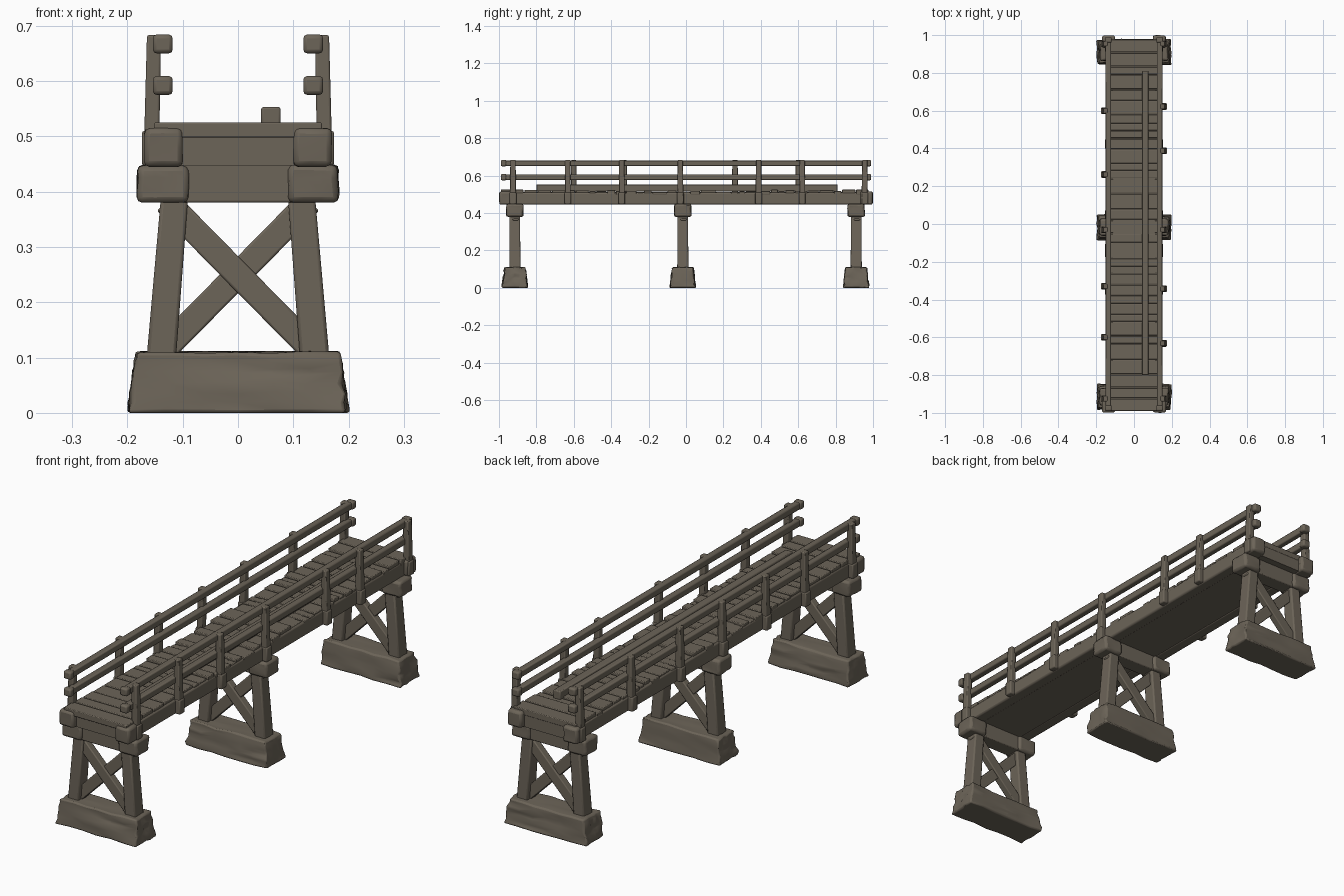
import bpy, bmesh, math, random
from mathutils import Vector, Matrix

if "Cube" in bpy.data.objects:
    bpy.data.objects.remove(bpy.data.objects["Cube"])

random.seed(4)
wood = bpy.data.materials.new("weathered_brown_wood")
wood.diffuse_color = (0.15, 0.128, 0.098, 1)
wood.use_nodes = True
wood.node_tree.nodes["Principled BSDF"].inputs["Base Color"].default_value = wood.diffuse_color


def finish(name, bm, bevel):
    bmesh.ops.recalc_face_normals(bm, faces=bm.faces)
    me = bpy.data.meshes.new(name)
    bm.to_mesh(me)
    bm.free()
    me.materials.append(wood)
    ob = bpy.data.objects.new(name, me)
    bpy.context.collection.objects.link(ob)
    if bevel:
        m = ob.modifiers.new("worn_edges", 'BEVEL')
        m.width, m.segments, m.limit_method = bevel, 2, 'ANGLE'
    bpy.context.view_layer.objects.active = ob
    ob.select_set(True)
    bpy.ops.object.shade_smooth_by_angle(angle=math.radians(40))
    ob.select_set(False)
    return ob


def box(name, x, y, z, bevel=0.004, taper=(1, 1), cuts=0, jitter=0):
    """Box from (min, max) ranges; taper scales the top, jitter roughens it."""
    bm = bmesh.new()
    bmesh.ops.create_cube(bm, size=1)
    if cuts:
        bmesh.ops.subdivide_edges(bm, edges=bm.edges, cuts=cuts, use_grid_fill=True)
    for v in bm.verts:
        t = v.co.z + 0.5
        c = v.co
        px = c.x * (1 + (taper[0] - 1) * t)
        py = c.y * (1 + (taper[1] - 1) * t)
        v.co = ((x[0] + x[1]) / 2 + px * (x[1] - x[0]),
                (y[0] + y[1]) / 2 + py * (y[1] - y[0]),
                z[0] + t * (z[1] - z[0]))
        r = [random.uniform(-jitter, jitter) for _ in range(3)]
        v.co += Vector((r[0], r[1], r[2] * (0.5 if t > 0.01 else 0)))
    return finish(name, bm, bevel)


def beam(name, a, b, wx, wy, top=1.0, bevel=0.004):
    """Timber from a to b, horizontal ends kept roughly square to its run."""
    a, b = Vector(a), Vector(b)
    d = (b - a).normalized()
    side = Vector((0, 1, 0))
    across = side.cross(d).normalized()
    bm = bmesh.new()
    bmesh.ops.create_cube(bm, size=1)
    for v in bm.verts:
        c = v.co.copy()
        s = top if c.z > 0 else 1
        v.co = (a + b) / 2 + across * c.x * wx * s + side * c.y * wy * s + d * c.z * (b - a).length
    return finish(name, bm, bevel)


# Piers: rough footing, splayed legs, crossed braces, cap beam with end blocks
for py in (-0.915, -0.017, 0.91):
    box("footing", (-0.198, 0.198), (py - 0.068, py + 0.068), (0, 0.11), 0.006,
        (0.92, 0.82), 5, 0.005)
    for s in (-1, 1):
        beam("pier_leg", (s * 0.139, py, 0.095), (s * 0.114, py, 0.40), 0.053, 0.06, 0.92, 0.006)
        beam("cross_brace", (-s * 0.13, py + s * 0.004, 0.118), (s * 0.13, py + s * 0.004, 0.382),
             0.047, 0.032)
        cx = s * 0.136
        box("cap_block", (cx - 0.045, cx + 0.045), (py - 0.045, py + 0.045),
            (0.38, 0.448), 0.01, (1, 1), 2, 0.003)
    box("cap_beam", (-0.11, 0.11), (py - 0.034, py + 0.034), (0.38, 0.45))

# Deck body and the two side stringers
box("deck_core", (-0.11, 0.11), (-0.975, 0.975), (0.447, 0.512), 0)
for s in (-1, 1):
    cx = s * 0.126
    box("stringer", (cx - 0.026, cx + 0.026), (-0.985, 0.985), (0.445, 0.51), 0.008)
    for e in (-1, 1):
        cy = e * 0.965
        box("stringer_end", (s * 0.135 - 0.034, s * 0.135 + 0.034), (cy - 0.033, cy + 0.033),
            (0.445, 0.515), 0.01, (1, 1), 1, 0.002)

# Uneven deck planks
y = -0.99
while y < 0.985:
    w = min(random.uniform(0.035, 0.085), 0.99 - y)
    top = random.uniform(0.512, 0.525)
    if abs(y + w / 2) > 0.85:
        top = 0.525
    e = random.uniform(0.144, 0.153)
    if w > 0.015:
        box("deck_plank", (-e, e), (y, y + w - 0.005), (0.498, top), 0.003)
    y += w

# Long loose board on the deck
box("long_board", (0.042, 0.077), (-0.80, 0.81), (0.515, 0.553), 0.004)

# Railings: uneven posts outside, two rails inside
posts = {-1: (-0.925, -0.60, -0.33, -0.03, 0.262, 0.60, 0.955),
         1: (-0.925, -0.632, -0.343, -0.03, 0.388, 0.622, 0.955)}
for s, ys in posts.items():
    for py in ys:
        beam("rail_post", (s * 0.157, py, 0.447), (s * 0.152, py, 0.683), 0.028, 0.032, 0.9)
        box("post_foot", (s * 0.159 - 0.015, s * 0.159 + 0.015), (py - 0.018, py + 0.018),
            (0.447, 0.51), 0.005)
    for z, h in ((0.667, 0.030), (0.592, 0.030)):
        cx = s * 0.136
        box("rail", (cx - 0.014, cx + 0.014), (-0.975, 0.98), (z - h / 2, z + h / 2), 0.005)
        for e in (-1, 1):
            box("rail_end", (cx - 0.018, cx + 0.018), (e * 0.975 - 0.015, e * 0.975 + 0.015),
                (z - 0.017, z + 0.017), 0.007)
